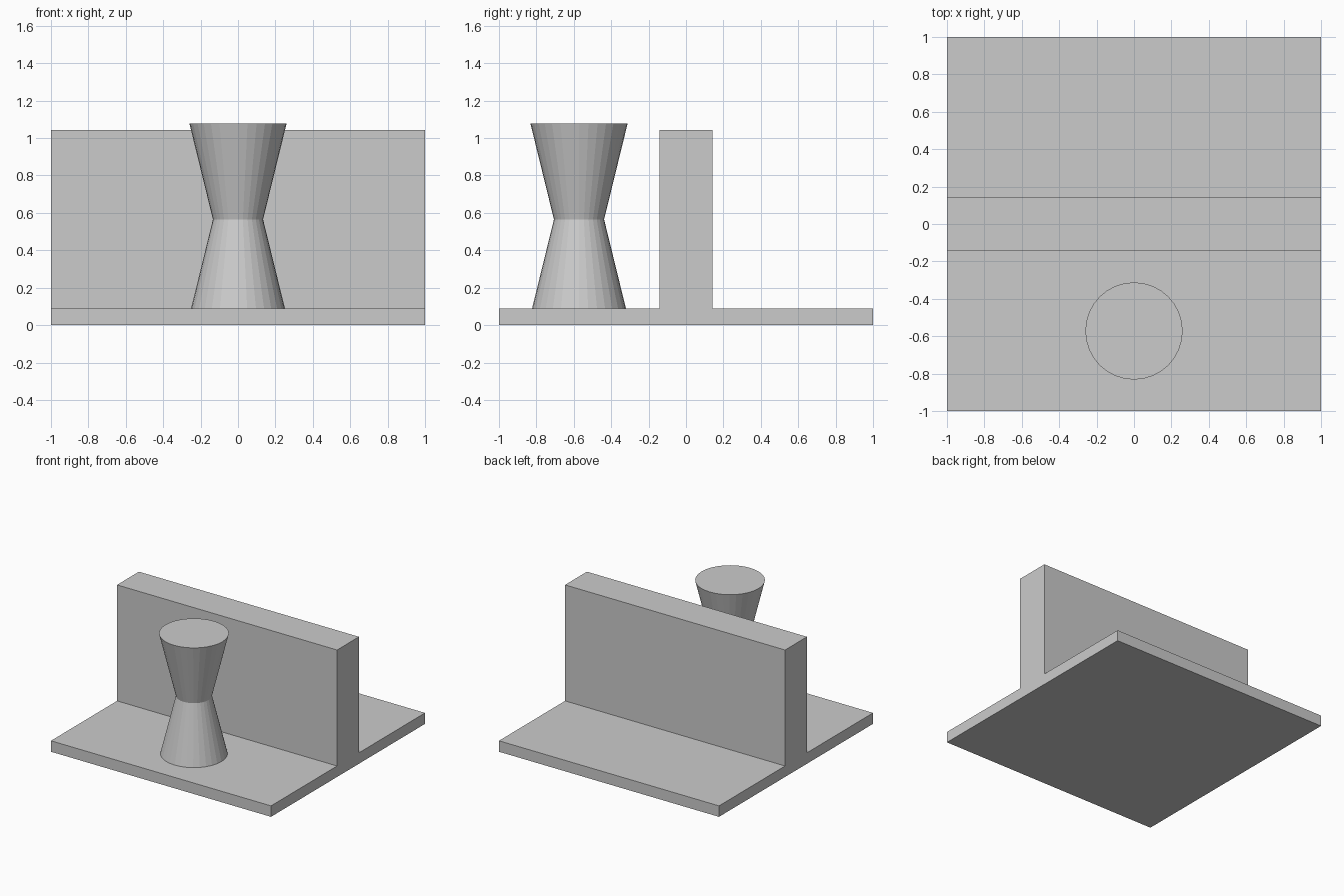
import bpy, bmesh, math

if "Cube" in bpy.data.objects:
    bpy.data.objects.remove(bpy.data.objects["Cube"])


def make_object(name, bm):
    bmesh.ops.recalc_face_normals(bm, faces=bm.faces)
    mesh = bpy.data.meshes.new(name)
    bm.to_mesh(mesh)
    bm.free()
    obj = bpy.data.objects.new(name, mesh)
    bpy.context.collection.objects.link(obj)
    return obj


# Base plate with upright wall: inverted T profile (y, z) extruded along x
half = [(1, 0), (1, 0.09), (0.142, 0.09), (0.142, 1.043)]
profile = half + [(-y, z) for y, z in reversed(half)]
bm = bmesh.new()
face = bm.faces.new([bm.verts.new((-1, y, z)) for y, z in profile])
ext = bmesh.ops.extrude_face_region(bm, geom=[face], use_keep_orig=True)
moved = [g for g in ext["geom"] if isinstance(g, bmesh.types.BMVert)]
bmesh.ops.translate(bm, verts=moved, vec=(2, 0, 0))
make_object("base_and_wall", bm)

# Hourglass post: stacked rings (radius, z), slightly sunk into the plate
SIDES = 32
bm = bmesh.new()
rings = []
for r, z in [(0.26, 0.052), (0.134, 0.565), (0.26, 1.078)]:
    angles = [2 * math.pi * i / SIDES for i in range(SIDES)]
    rings.append([bm.verts.new((r * math.cos(a), r * math.sin(a), z)) for a in angles])
for low, high in zip(rings, rings[1:]):
    for i in range(SIDES):
        j = (i + 1) % SIDES
        bm.faces.new((low[i], low[j], high[j], high[i]))
bm.faces.new(rings[0])
bm.faces.new(rings[-1])
post = make_object("hourglass_post", bm)
post.location = (0, -0.572, 0)
